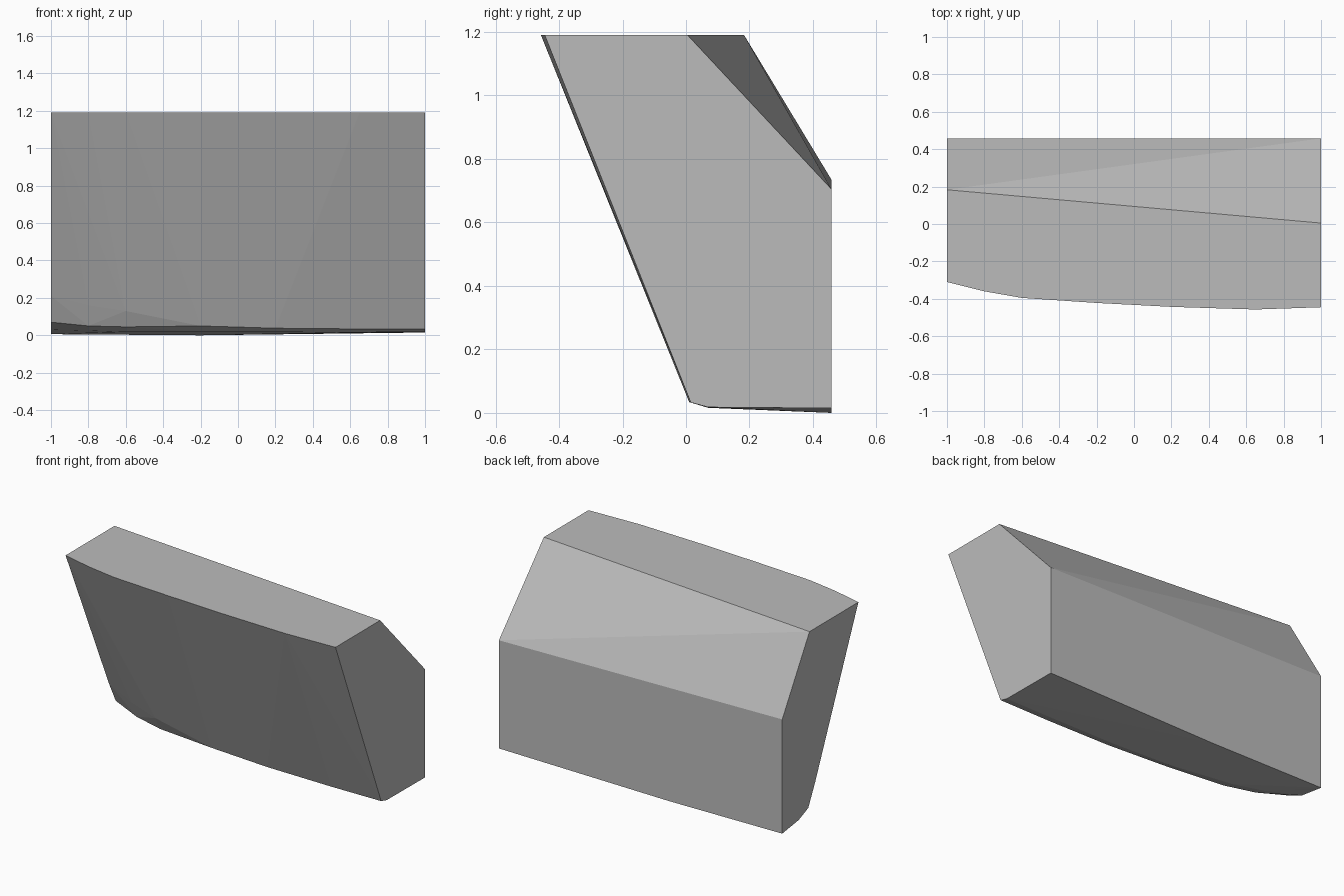
import bpy
import bmesh
import math

cube = bpy.data.objects.get("Cube")
if cube:
    bpy.data.objects.remove(cube, do_unlink=True)

TOP, BACK = 1.19, 0.458

# Plain grey surface
grey = bpy.data.materials.new("plain grey")
grey.use_nodes = True
colour = (0.5, 0.5, 0.5, 1)
grey.diffuse_color = colour
grey.node_tree.nodes["Principled BSDF"].inputs["Base Color"].default_value = colour

# Curved front and underside: x -> (y, z) from the top lip down to the back floor
sections = {
    -1.0: [(-0.31, TOP), (-0.085, 0.71), (0.125, 0.21), (0.195, 0.07), (0.29, 0.03), (BACK, 0.006)],
    -0.8: [(-0.36, TOP), (0.07, 0.16), (0.12, 0.05), (0.2, 0.025)],
    -0.6: [(-0.395, TOP), (0.025, 0.13), (0.07, 0.045), (0.15, 0.018)],
    -0.2: [(-0.422, TOP), (-0.35, 1.01), (0.02, 0.05), (0.09, 0.018), (BACK, 0.0)],
    0.2: [(-0.443, TOP), (0.01, 0.038), (0.07, 0.017)],
    0.65: [(-0.457, TOP), (0.01, 0.034), (0.07, 0.016)],
    1.0: [(-0.445, TOP), (0.015, 0.033), (0.07, 0.018), (BACK, 0.015)],
}

# Skewed rear bevel: end x -> (y of top edge, z of lower edge)
bevel_ends = {-1.0: (0.183, 0.735), 1.0: (0.005, 0.705)}

bm = bmesh.new()
for x, profile in sections.items():
    for y, z in profile:
        bm.verts.new((x, y, z))
for x, (y, z) in bevel_ends.items():
    bm.verts.new((x, y, TOP))
    bm.verts.new((x, BACK, z))

# Wrap one closed convex block and merge its flat faces
hull = bmesh.ops.convex_hull(bm, input=bm.verts[:])
unused = {v for v in hull["geom_interior"] + hull["geom_unused"]
          if isinstance(v, bmesh.types.BMVert)}
bmesh.ops.delete(bm, geom=list(unused), context='VERTS')
bmesh.ops.dissolve_limit(bm, angle_limit=math.radians(0.2),
                         verts=bm.verts[:], edges=bm.edges[:])
bmesh.ops.recalc_face_normals(bm, faces=bm.faces[:])

mesh = bpy.data.meshes.new("bevelled_block")
bm.to_mesh(mesh)
bm.free()
mesh.materials.append(grey)
block = bpy.data.objects.new("bevelled_block", mesh)
bpy.context.collection.objects.link(block)
